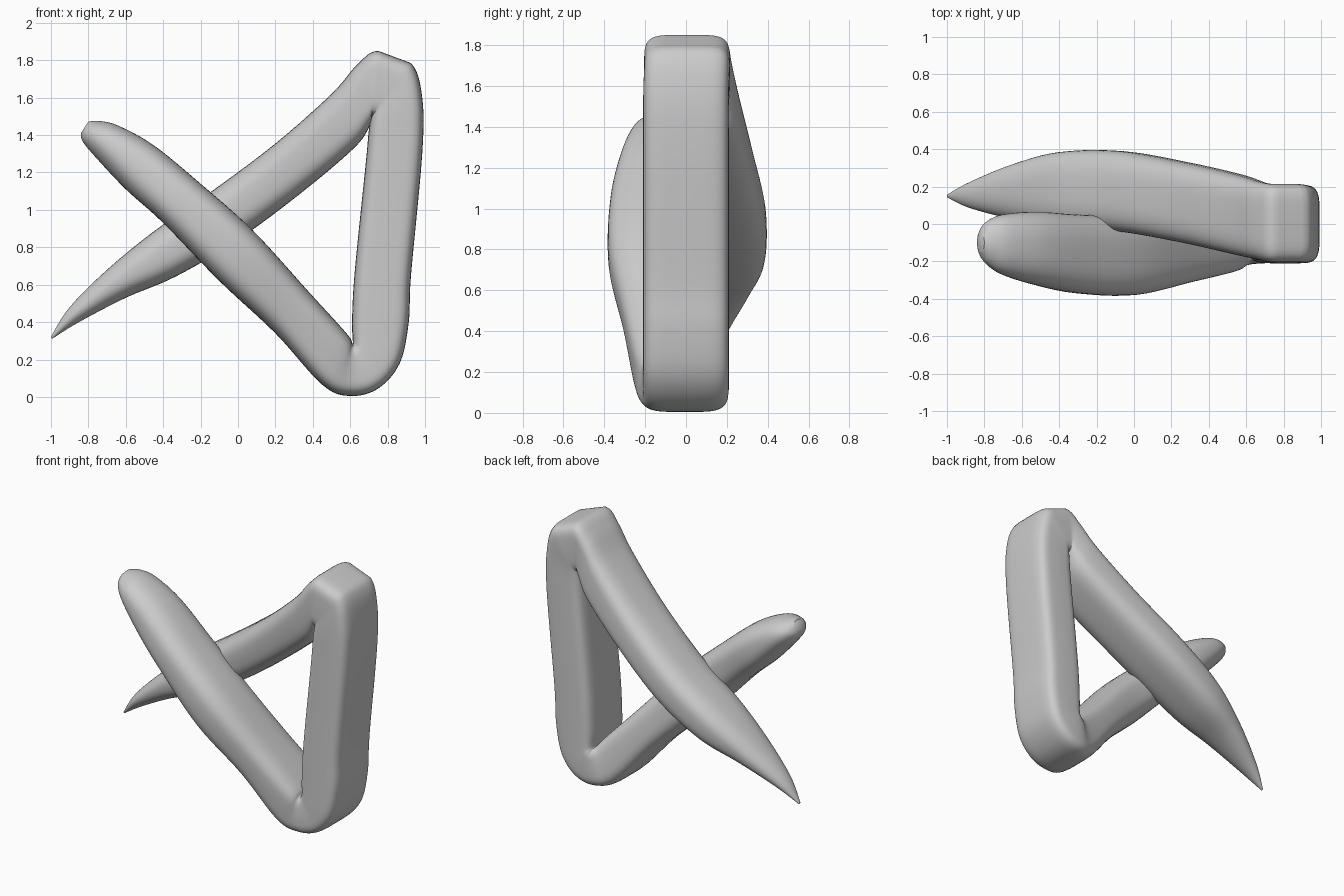
import bpy, bmesh
from math import cos, sin, pi, radians

if "Cube" in bpy.data.objects:
    bpy.data.objects.remove(bpy.data.objects["Cube"])

# Sections: outer edge x,z, inner edge x,z, centre y, half depth, squareness
rear_arm = [
    (-1.0, .322, -.995, .31, .15, .008, 2), (-.9, .48, -.85, .40, .155, .07, 2),
    (-.7, .68, -.6, .53, .172, .145, 2.3), (-.45, .885, -.33, .645, .185, .2, 2.8),
    (-.14, 1.1, 0, .84, .175, .215, 3), (.2, 1.355, .35, 1.1, .115, .215, 3.2),
    (.5, 1.62, .62, 1.33, .05, .215, 3.6), (.64, 1.78, .70, 1.44, .02, .21, 4)]
upright = [
    (.75, 1.85, .715, 1.5, .005, .21, 5), (.925, 1.785, .715, 1.5, .005, .21, 5),
    (.985, 1.6, .70, 1.43, 0, .21, 5), (.985, 1.3, .683, 1.25, 0, .21, 5),
    (.925, .65, .625, .68, 0, .21, 5), (.913, .4, .61, .42, 0, .21, 5),
    (.865, .18, .613, .31, 0, .21, 5), (.75, .045, .615, .29, 0, .21, 5)]
front_arm = [
    (.6, .005, .61, .29, -.01, .21, 4.5), (.45, .065, .58, .34, -.045, .21, 4),
    (.2, .34, .38, .56, -.1, .21, 3.2), (-.1, .62, .08, .89, -.165, .215, 3),
    (-.4, .93, -.2, 1.14, -.16, .21, 2.8), (-.6, 1.11, -.45, 1.345, -.13, .195, 2.5),
    (-.76, 1.28, -.64, 1.45, -.11, .16, 2.2), (-.83, 1.365, -.74, 1.475, -.1, .11, 2),
    (-.84, 1.41, -.8, 1.472, -.1, .05, 2)]
sections = rear_arm + upright + front_arm


def spline(p0, p1, p2, p3, t):
    return [.5 * (2 * b + (c - a) * t + (2 * a - 5 * b + 4 * c - d) * t * t
                  + (3 * b - a - 3 * c + d) * t ** 3) for a, b, c, d in zip(p0, p1, p2, p3)]


def spow(v, n):
    return (1 if v >= 0 else -1) * abs(v) ** (2 / n)


SIDES, STEPS = 48, 6
bm = bmesh.new()
rings = []
last = len(sections) - 1
for k in range(last):
    q = [sections[min(max(j, 0), last)] for j in (k - 1, k, k + 1, k + 2)]
    for s in range(STEPS + (k == last - 1)):
        t = s / STEPS
        if k == len(rear_arm):          # flat facet on the top fold
            sec = [a + (b - a) * t for a, b in zip(q[1], q[2])]
        else:
            sec = spline(*q, t)
        ox, oz, ix, iz, yc, yh, n = sec
        ring = []
        for i in range(SIDES):
            a = 2 * pi * i / SIDES
            u, v = spow(cos(a), n), spow(sin(a), n)
            ring.append(bm.verts.new(((ox + ix) / 2 + u * (ox - ix) / 2, yc + v * yh,
                                      (oz + iz) / 2 + u * (oz - iz) / 2)))
        rings.append(ring)

# Skin the band and close both ends
for r0, r1 in zip(rings, rings[1:]):
    for i in range(SIDES):
        j = (i + 1) % SIDES
        bm.faces.new((r0[i], r0[j], r1[j], r1[i]))
bm.faces.new(rings[0])
bm.faces.new(rings[-1])
bmesh.ops.recalc_face_normals(bm, faces=bm.faces)
mesh = bpy.data.meshes.new("folded_band")
bm.to_mesh(mesh)
bm.free()
band = bpy.data.objects.new("folded_band", mesh)
bpy.context.collection.objects.link(band)
bpy.context.view_layer.objects.active = band
band.select_set(True)
bpy.ops.object.shade_smooth_by_angle(angle=radians(40))
